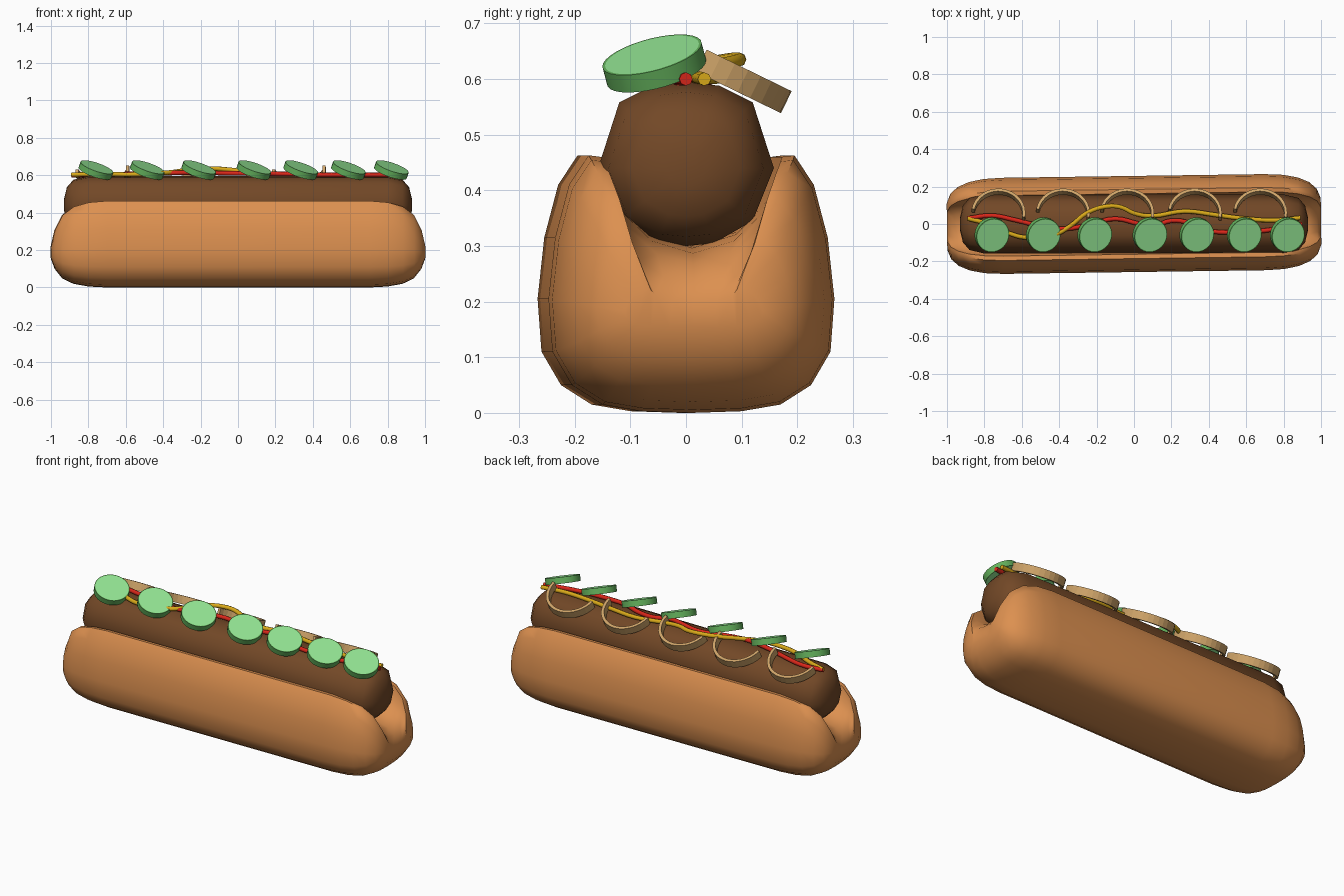
import bpy, bmesh
from math import pi, sin, cos, radians

if "Cube" in bpy.data.objects:
    bpy.data.objects.remove(bpy.data.objects["Cube"])


def mat(name, rgb):
    m = bpy.data.materials.new(name)
    m.diffuse_color = (*rgb, 1)
    m.use_nodes = True
    m.node_tree.nodes["Principled BSDF"].inputs["Base Color"].default_value = m.diffuse_color
    return m


BREAD = mat("bread", (0.72, 0.28, 0.08))
MEAT = mat("meat", (0.17, 0.065, 0.02))
RIND = mat("pickle_rind", (0.13, 0.45, 0.11))
FLESH = mat("pickle_flesh", (0.30, 0.80, 0.30))
ONION = mat("fried_onion", (0.62, 0.37, 0.14))
YELLOW = mat("yellow", (0.70, 0.40, 0.01))
RED = mat("red", (0.70, 0.02, 0.01))


def finish(name, bm, mats, angle=None):
    bmesh.ops.recalc_face_normals(bm, faces=bm.faces)
    me = bpy.data.meshes.new(name)
    bm.to_mesh(me)
    bm.free()
    for m in mats:
        me.materials.append(m)
    ob = bpy.data.objects.new(name, me)
    bpy.context.collection.objects.link(ob)
    if angle:
        bpy.ops.object.select_all(action='DESELECT')
        ob.select_set(True)
        bpy.context.view_layer.objects.active = ob
        bpy.ops.object.shade_smooth_by_angle(angle=radians(angle))
    return ob


def loft(bm, rings, caps=True, closed=False):
    """Skin a list of point rings, with end caps or joined end to end."""
    vs = [[bm.verts.new(p) for p in r] for r in rings]
    n = len(vs[0])
    for a, b in zip(vs, vs[1:] + ([vs[0]] if closed else [])):
        for i in range(n):
            j = (i + 1) % n
            bm.faces.new((a[i], a[j], b[j], b[i]))
    if caps:
        caps = [bm.faces.new(vs[0]), bm.faces.new(vs[-1])]
        bmesh.ops.triangulate(bm, faces=caps)


# Bun: U-shaped section, shrinking towards both rounded ends
half = [(0.09, 0.003), (0.16, 0.015), (0.215, 0.05), (0.25, 0.11), (0.257, 0.205),
        (0.245, 0.315), (0.22, 0.41), (0.185, 0.463), (0.162, 0.46), (0.145, 0.39),
        (0.08, 0.325)]
section = [(0, 0)] + half + [(0, 0.30)] + [(-y, z) for y, z in reversed(half)]
ends = [(0.70, 1, 1), (0.80, 0.98, 0.97), (0.88, 0.92, 0.89), (0.94, 0.82, 0.73),
        (0.98, 0.68, 0.45), (1.0, 0.48, 0.15)]
stations = [(-x, a, b) for x, a, b in reversed(ends)] + ends
bm = bmesh.new()
loft(bm, [[(x, y * a, 0.18 + (z - 0.18) * b) for y, z in section] for x, a, b in stations])
bun = finish("bun", bm, [BREAD], 60)
bun.rotation_euler.z = 0.014

# Sausage: ten-sided with rounded ends
sect = [(0, 0.595), (0.06, 0.588), (0.12, 0.558), (0.158, 0.44), (0.12, 0.345), (0.05, 0.305)]
sect += [(0, 0.30)] + [(-y, z) for y, z in reversed(sect[1:])]
tips = [(0.80, 1), (0.88, 0.88), (0.915, 0.62), (0.93, 0.22)]
bm = bmesh.new()
loft(bm, [[(x, y * s, 0.44 + (z - 0.44) * s) for y, z in sect]
          for x, s in [(-x, s) for x, s in reversed(tips)] + tips])
finish("sausage", bm, [MEAT], 50)

# Pickle slices, tilted along the front edge
for i, x in enumerate((-0.76, -0.485, -0.21, 0.085, 0.335, 0.59, 0.82)):
    bm = bmesh.new()
    bmesh.ops.create_cone(bm, cap_ends=True, segments=32, radius1=0.092, radius2=0.092,
                          depth=0.034)
    caps = [f for f in bm.faces if len(f.verts) > 4]
    for f in bmesh.ops.inset_individual(bm, faces=caps, thickness=0.005)["faces"]:
        f.material_index = 0
    for f in caps:
        f.material_index = 1
    ob = finish(f"pickle_slice_{i + 1}", bm, [RIND, FLESH], 40)
    ob.location = (x, -0.057, 0.628)
    ob.rotation_euler = (radians(14), radians(19), 0)

# Fried onion half rings, leaning down the back
for i, x in enumerate((-0.725, -0.38, -0.037, 0.325, 0.675)):
    bm = bmesh.new()
    rings = []
    for k in range(17):
        a = radians(-10) + pi * k / 16
        rings.append([(r * cos(a), r * sin(a), z) for r, z in
                      ((0.145, -0.022), (0.145, 0.022), (0.129, 0.022), (0.129, -0.022))])
    loft(bm, rings)
    ob = finish(f"onion_ring_{i + 1}", bm, [ONION])
    ob.location = (x, 0.05, 0.622)
    ob.rotation_euler.x = radians(-26)


# Sauce lines: smooth round tubes over the sausage
def tube(name, pts, radius, m):
    cu = bpy.data.curves.new(name, 'CURVE')
    cu.dimensions = '3D'
    cu.bevel_depth, cu.bevel_resolution, cu.use_fill_caps = radius, 2, True
    cu.resolution_u = 4
    sp = cu.splines.new('BEZIER')
    sp.bezier_points.add(len(pts) - 1)
    for bp, p in zip(sp.bezier_points, pts):
        bp.co = p
        bp.handle_left_type = bp.handle_right_type = 'AUTO'
    cu.materials.append(m)
    ob = bpy.data.objects.new(name, cu)
    bpy.context.collection.objects.link(ob)
    bpy.ops.object.select_all(action='DESELECT')
    ob.select_set(True)
    bpy.context.view_layer.objects.active = ob
    bpy.ops.object.convert(target='MESH')
    bpy.ops.object.shade_smooth_by_angle(angle=radians(50))


tube("mustard", [(-0.89, 0.03, 0.603), (-0.78, 0.0, 0.606), (-0.68, -0.045, 0.606),
                 (-0.58, -0.072, 0.604), (-0.43, -0.06, 0.61), (-0.34, -0.01, 0.618),
                 (-0.25, 0.06, 0.632), (-0.14, 0.095, 0.636), (-0.07, 0.09, 0.632),
                 (0.0, 0.058, 0.624), (0.09, 0.043, 0.612), (0.27, 0.068, 0.606),
                 (0.44, 0.048, 0.603), (0.6, 0.028, 0.603), (0.75, 0.02, 0.603),
                 (0.89, 0.033, 0.60)], 0.012, YELLOW)
tube("ketchup", [(-0.89, 0.03, 0.60), (-0.76, 0.045, 0.602), (-0.63, 0.02, 0.606),
                 (-0.5, -0.01, 0.61), (-0.36, -0.025, 0.612), (-0.23, 0.0, 0.614),
                 (-0.1, 0.028, 0.612), (0.03, 0.0, 0.61), (0.1, -0.012, 0.61),
                 (0.2, 0.018, 0.608), (0.3, 0.005, 0.606), (0.4, -0.035, 0.603),
                 (0.5, -0.045, 0.602), (0.7, -0.035, 0.602), (0.9, 0.0, 0.60)], 0.012, RED)
